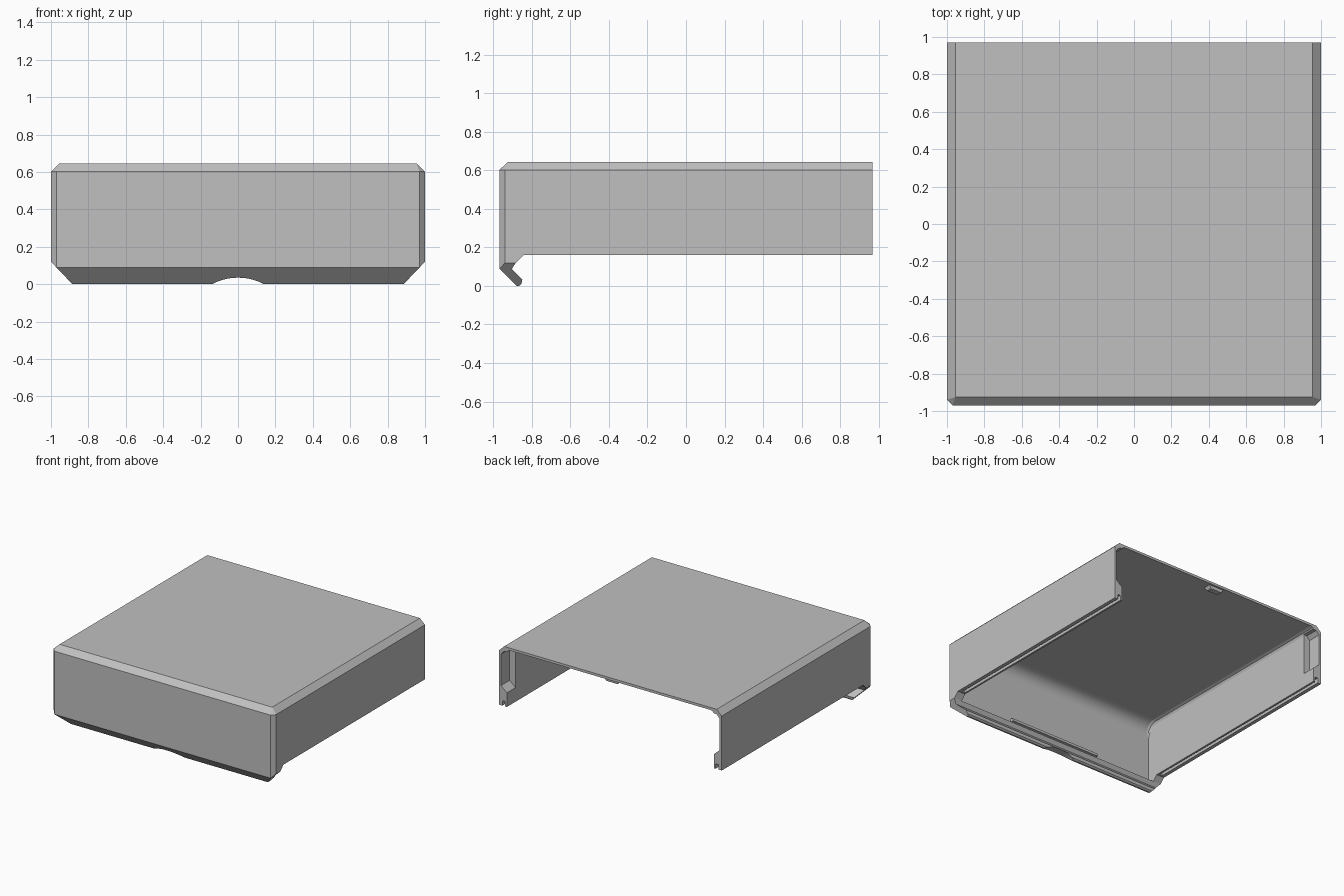
import bpy, bmesh, math

if "Cube" in bpy.data.objects:
    bpy.data.objects.remove(bpy.data.objects["Cube"])

grey = bpy.data.materials.new("light_grey")
grey.diffuse_color = (0.53, 0.53, 0.53, 1)
grey.use_nodes = True
grey.node_tree.nodes["Principled BSDF"].inputs["Base Color"].default_value = grey.diffuse_color


def finish(name, bm, helper=False):
    bmesh.ops.recalc_face_normals(bm, faces=bm.faces)
    me = bpy.data.meshes.new(name)
    bm.to_mesh(me)
    bm.free()
    me.materials.append(grey)
    ob = bpy.data.objects.new(name, me)
    bpy.context.collection.objects.link(ob)
    if helper:
        ob.hide_render = True
        ob.hide_set(True)
        ob.display_type = 'WIRE'
    return ob


def hull(name, pts, helper=False):
    bm = bmesh.new()
    for p in pts:
        bm.verts.new(p)
    bmesh.ops.convex_hull(bm, input=bm.verts)
    bmesh.ops.dissolve_limit(bm, angle_limit=0.01, verts=bm.verts, edges=bm.edges)
    return finish(name, bm, helper)


def prism(name, ring_a, ring_b, helper=False, planes=()):
    """Closed solid between two matching outlines, trimmed by planes (point, normal)."""
    bm = bmesh.new()
    a = [bm.verts.new(p) for p in ring_a]
    b = [bm.verts.new(p) for p in ring_b]
    n = len(a)
    bm.faces.new(a)
    bm.faces.new(b[::-1])
    for i in range(n):
        bm.faces.new((a[i], b[i], b[(i + 1) % n], a[(i + 1) % n]))
    for co, no in planes:
        bmesh.ops.bisect_plane(bm, geom=bm.verts[:] + bm.edges[:] + bm.faces[:],
                               plane_co=co, plane_no=no, clear_outer=True)
        bmesh.ops.holes_fill(bm, edges=[e for e in bm.edges if e.is_boundary])
    return finish(name, bm, helper)


def along_x(prof, x):
    return [(x, y, z) for y, z in prof]


def along_y(prof, y, s=1):
    return [(s * x, y, z) for x, z in prof]


def cut(ob, cutter):
    m = ob.modifiers.new("cut", 'BOOLEAN')
    m.operation, m.solver, m.object = 'DIFFERENCE', 'EXACT', cutter


# Cover shell: chamfered outer block, hollow, open at the back and underneath
outer = []
for s in (-1, 1):
    outer += [(s * .955, -.925, .645), (s * .955, .97, .645)]
    for z in (.12, .602):
        outer += [(s * .97, -.97, z), (s, -.94, z), (s, .97, z)]
shell = hull("cover_shell", outer)

# Cavity: rounded top front edge, slightly rounded top sides
cavity = []
R = .1
for hx, top in ((.93, .598), (.922, .617), (.903, .625)):
    prof = [(-.94, -.5), (1.5, -.5), (1.5, top)]
    for i in range(9):
        t = math.pi / 2 * i / 8
        prof.append((-.94 + R - R * math.sin(t), top - R + R * math.cos(t)))
    cavity += along_x(prof, -hx) + along_x(prof, hx)
cut(shell, hull("cavity_cutter", cavity, True))

# Raised lower edge of the side walls behind the front lip
step = [(-.885, .12), (-.845, .16), (1.5, .16), (1.5, -.3), (-.885, -.3)]
cut(shell, prism("lower_edge_cutter", along_x(step, -1.5), along_x(step, 1.5), True))

# Thinned wall at the back of each side, and a groove along its bottom edge
recess = [(.89, .24), (.982, .32), (.982, .575), (.955, .605), (.89, .61)]
groove = [(.945, 0), (.945, .2), (.97, .2), (.97, 0)]
for s, side in ((-1, "left"), (1, "right")):
    cut(shell, prism(side + "_recess_cutter", along_y(recess, .86, s),
                     along_y(recess, 1.5, s), True))
    cut(shell, prism(side + "_groove_cutter", along_y(groove, -.83, s),
                     along_y(groove, 1.5, s), True))

# Front lip: slanted strip with tapered ends and chamfered corners
lip_prof = [(-.97, .12), (-.97, .09), (-.88, 0), (-.868, 0), (-.855, .01),
            (-.85, .033), (-.905, .088), (-.885, .12)]
trims = []
for s in (-1, 1):
    trims += [((s * .885, 0, 0), (s, 0, -.958)), ((s * .97, -.97, 0), (s, -1, 0))]
lip = prism("front_lip", along_x(lip_prof, -1.1), along_x(lip_prof, 1.1), planes=trims)

# Finger notch in the lip: shallow arc
arc = [(.15, -.1), (-.15, -.1)]
for i in range(17):
    t = math.radians(-30 + 60 * i / 16)
    arc.append((.297 * math.sin(t), -.262 + .297 * math.cos(t)))
cut(lip, prism("finger_notch_cutter", along_y(arc, -1.2), along_y(arc, -.6), True))

# Inner front ridge and small catch under the top
hull("front_ridge", [(x, y, z) for x in (-.41, .41)
                     for y, z in ((-.945, .155), (-.91, .155), (-.91, .175), (-.945, .185))])
hull("top_catch", [(s * x, y, z) for s in (-1, 1)
                   for x, y, z in ((.07, .89, .63), (.07, .955, .63),
                                   (.05, .905, .6), (.05, .95, .6))])

# Smooth only the rounded surfaces
for ob in bpy.data.objects:
    if not ob.hide_render:
        bpy.ops.object.select_all(action='DESELECT')
        ob.select_set(True)
        bpy.context.view_layer.objects.active = ob
        bpy.ops.object.shade_smooth_by_angle(angle=math.radians(30))
